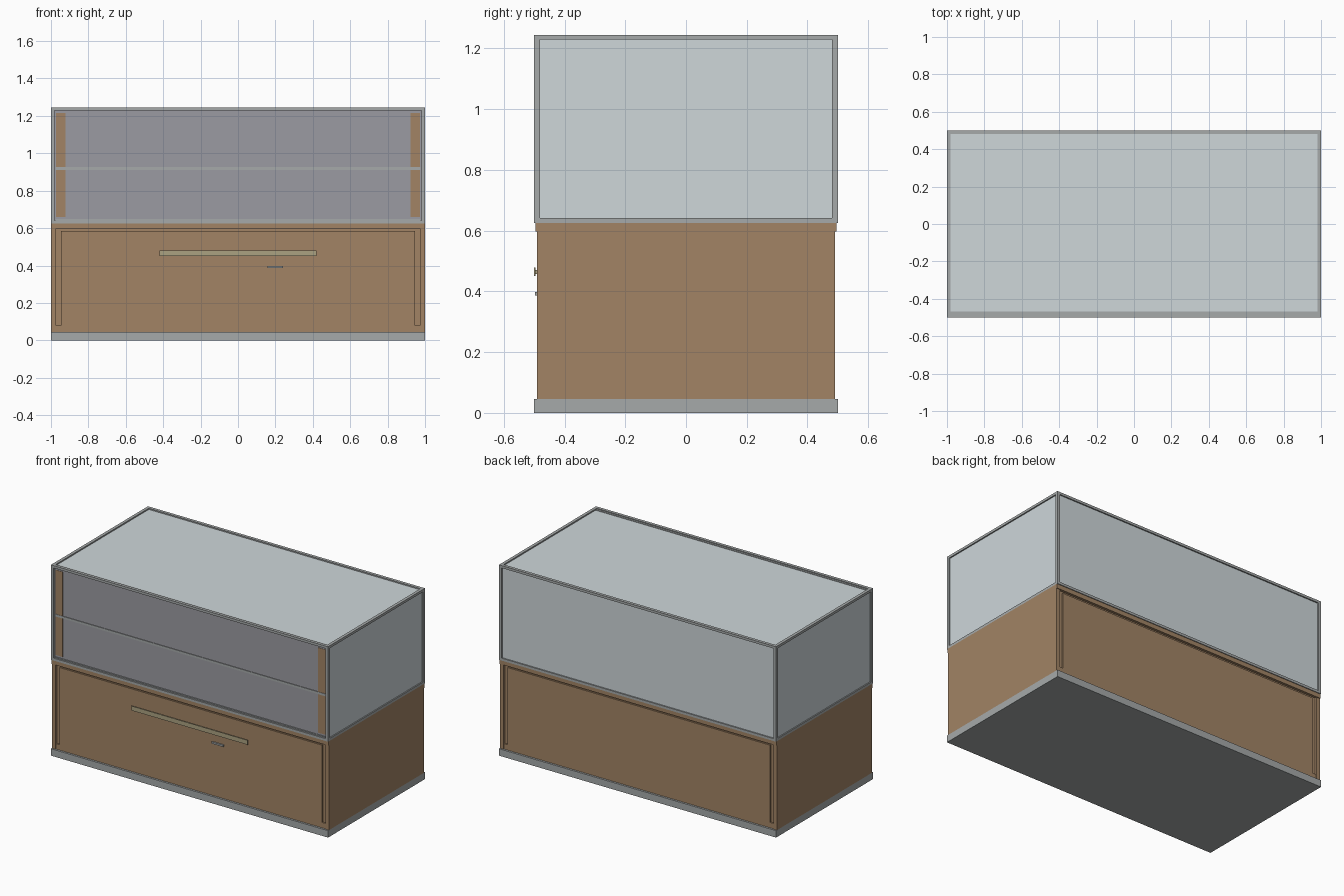
import bpy, bmesh

if "Cube" in bpy.data.objects:
    bpy.data.objects.remove(bpy.data.objects["Cube"])


def material(name, rgb):
    m = bpy.data.materials.new(name)
    m.diffuse_color = (*rgb, 1)
    m.use_nodes = True
    m.node_tree.nodes["Principled BSDF"].inputs["Base Color"].default_value = m.diffuse_color
    return m


wood = material("wood", (0.36, 0.23, 0.13))
glass = material("glass", (0.62, 0.68, 0.70))
tinted = material("tinted_glass", (0.33, 0.33, 0.36))
metal = material("metal", (0.38, 0.40, 0.40))
brass = material("brass", (0.41, 0.36, 0.22))


def box(name, x, y, z, mat=None):
    """Axis-aligned box from (min, max) ranges."""
    bm = bmesh.new()
    bmesh.ops.create_cube(bm, size=1)
    for v in bm.verts:
        v.co = [r[0] if c < 0 else r[1] for c, r in zip(v.co, (x, y, z))]
    me = bpy.data.meshes.new(name)
    bm.to_mesh(me)
    bm.free()
    if mat:
        me.materials.append(mat)
    ob = bpy.data.objects.new(name, me)
    bpy.context.collection.objects.link(ob)
    return ob


def span(s, a, b):
    """Range a..b on the side of the origin given by the sign s."""
    return tuple(sorted((s * a, s * b)))


BASE, CAB, CASE, TOP = 0.045, 0.597, 0.625, 1.245
T = 0.02  # case frame bar size

# Plinth and cabinet core
box("plinth", (-1, 1), (-0.5, 0.5), (0, BASE), metal)
box("cabinet_core", (-0.99, 0.99), (-0.478, 0.478), (BASE, CASE), wood)

for s, side in ((-1, "front"), (1, "back")):
    # Panel and rails on the long faces, leaving a narrow groove beside each stile
    box(side + "_panel", (-0.947, 0.947), span(s, 0.47, 0.487), (BASE, 0.584), wood)
    box(side + "_top_rail", (-1, 1), span(s, 0.47, 0.495), (CAB, CASE), wood)
    for t, end in ((-1, "left"), (1, "right")):
        box(f"{side}_{end}_stile", span(t, 0.973, 1), span(s, 0.47, 0.49), (BASE, CAB), wood)
        box(f"{side}_{end}_groove_foot", span(t, 0.947, 0.973), span(s, 0.47, 0.487), (BASE, 0.08), wood)

for t, end in ((-1, "left"), (1, "right")):
    box(end + "_cabinet_side", span(t, 0.98, 1), (-0.48, 0.48), (BASE, CASE), wood)

# Drawer pull (face plate on a narrower neck) and small lock pull
box("drawer_pull", (-0.42, 0.42), (-0.5, -0.495), (0.45, 0.479), brass)
box("drawer_pull_neck", (-0.41, 0.41), (-0.495, -0.48), (0.458, 0.471), brass)
box("lock_pull", (0.157, 0.24), (-0.497, -0.48), (0.387, 0.398), metal)

# Metal frame of the display case
for s, side in ((-1, "front"), (1, "back")):
    for t, end in ((-1, "left"), (1, "right")):
        box(f"{side}_{end}_post", span(t, 1 - T, 1), span(s, 0.5 - T, 0.5), (CASE, TOP), metal)
    for level, z in (("bottom", (CASE, CASE + 0.016)), ("top", (TOP - 0.016, TOP))):
        box(f"{side}_{level}_bar", (-1 + T, 1 - T), span(s, 0.5 - T, 0.5), z, metal)
for t, end in ((-1, "left"), (1, "right")):
    for level, z in (("bottom", (CASE, CASE + 0.016)), ("top", (TOP - 0.016, TOP))):
        box(f"{end}_{level}_bar", span(t, 1 - T, 1), (-0.5 + T, 0.5 - T), z, metal)
box("front_inner_top_bar", (-1 + T, 1 - T), (-0.48, -0.467), (TOP - 0.016, TOP - 0.005), metal)

# Recessed panes
g = 0.98
for t, end in ((-1, "left"), (1, "right")):
    box(end + "_pane", span(t, 0.982, 0.992), (-g / 2, g / 2), (CASE + 0.005, TOP - 0.005), glass)
box("back_pane", (-g, g), (0.482, 0.492), (CASE + 0.005, TOP - 0.005), glass)
box("top_pane", (-g, g), (-0.485, 0.485), (TOP - 0.014, TOP - 0.008), glass)
box("front_pane", (-g, g), (-0.488, -0.478), (CASE + 0.005, TOP - 0.005), tinted)

# Wooden uprights and the shelf edge seen at the front
for t, end in ((-1, "left"), (1, "right")):
    box(end + "_upright", span(t, 0.922, 0.973), (-0.49, -0.47), (0.66, 1.215), wood)
box("shelf", (-0.975, 0.975), (-0.492, 0.475), (0.912, 0.927), metal)
box("front_sill", (-0.975, 0.975), (-0.492, -0.47), (CASE + 0.01, 0.648), metal)
